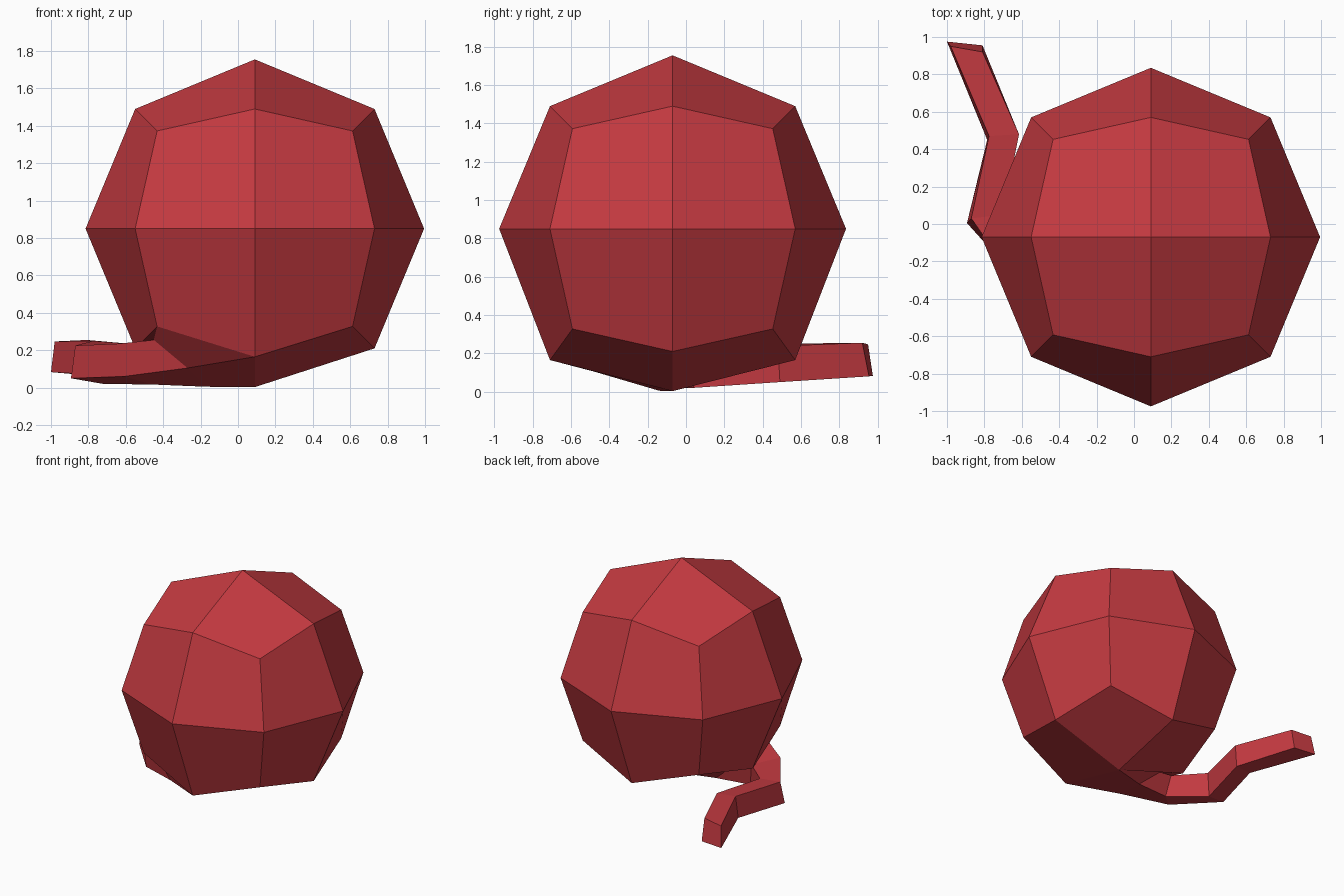
import bpy, bmesh
from mathutils import Vector

if "Cube" in bpy.data.objects:
    bpy.data.objects.remove(bpy.data.objects["Cube"])

CENTRE = Vector((0.09, -0.07, 0.85))
RADIUS = 0.905

# Colour
red = bpy.data.materials.new("yarn red")
red.diffuse_color = (0.55, 0.042, 0.052, 1)
red.use_nodes = True
red.node_tree.nodes["Principled BSDF"].inputs["Base Color"].default_value = red.diffuse_color

# Ball: cube divided once and pushed out to a sphere, slightly sagging at the base
bm = bmesh.new()
bmesh.ops.create_cube(bm, size=2)
bmesh.ops.subdivide_edges(bm, edges=bm.edges[:], cuts=1, use_grid_fill=True)
for v in bm.verts:
    grid = v.co.copy()
    v.co = CENTRE + grid.normalized() * RADIUS
    if grid.z < -0.5 and abs(grid.x) < 0.1:
        v.co.z = 0.165 if abs(grid.y) > 0.5 else 0.003

# Loose strand: grows out of the lower front-left face of the ball
# each ring: outer bottom, outer top, inner top, inner bottom
rings = [
    [(-0.27, -0.48, 0.105), (-0.45, -0.43, 0.255), (-0.37, -0.13, 0.18), (-0.17, -0.14, 0.005)],
    [(-0.61, -0.31, 0.06), (-0.64, -0.30, 0.235), (-0.49, -0.14, 0.20), (-0.46, -0.17, 0.017)],
    [(-0.893, 0.005, 0.05), (-0.87, 0.03, 0.225), (-0.70, 0.05, 0.215), (-0.72, 0.04, 0.02)],
    [(-0.785, 0.45, 0.07), (-0.775, 0.47, 0.25), (-0.615, 0.48, 0.238), (-0.62, 0.49, 0.05)],
    [(-1.0, 0.975, 0.083), (-0.98, 0.95, 0.247), (-0.81, 0.92, 0.255), (-0.81, 0.955, 0.08)],
]


def nearest(x, y, z):
    target = CENTRE + Vector((x, y, z)).normalized() * RADIUS
    return min(bm.verts, key=lambda v: (v.co - target).length)


ring = [nearest(0, -1, -1), nearest(-1, -1, -1), nearest(-1, 0, -1), nearest(0, 0, -1)]
start = next(f for f in bm.faces if set(f.verts) == set(ring))
bmesh.ops.delete(bm, geom=[start], context='FACES_ONLY')
for points in rings:
    new = [bm.verts.new(p) for p in points]
    for i in range(4):
        j = (i + 1) % 4
        bm.faces.new((ring[i], ring[j], new[j], new[i]))
    ring = new
bm.faces.new(ring)
bmesh.ops.recalc_face_normals(bm, faces=bm.faces[:])

mesh = bpy.data.meshes.new("yarn_ball")
bm.to_mesh(mesh)
bm.free()
mesh.materials.append(red)
ball = bpy.data.objects.new("yarn_ball", mesh)
bpy.context.collection.objects.link(ball)
